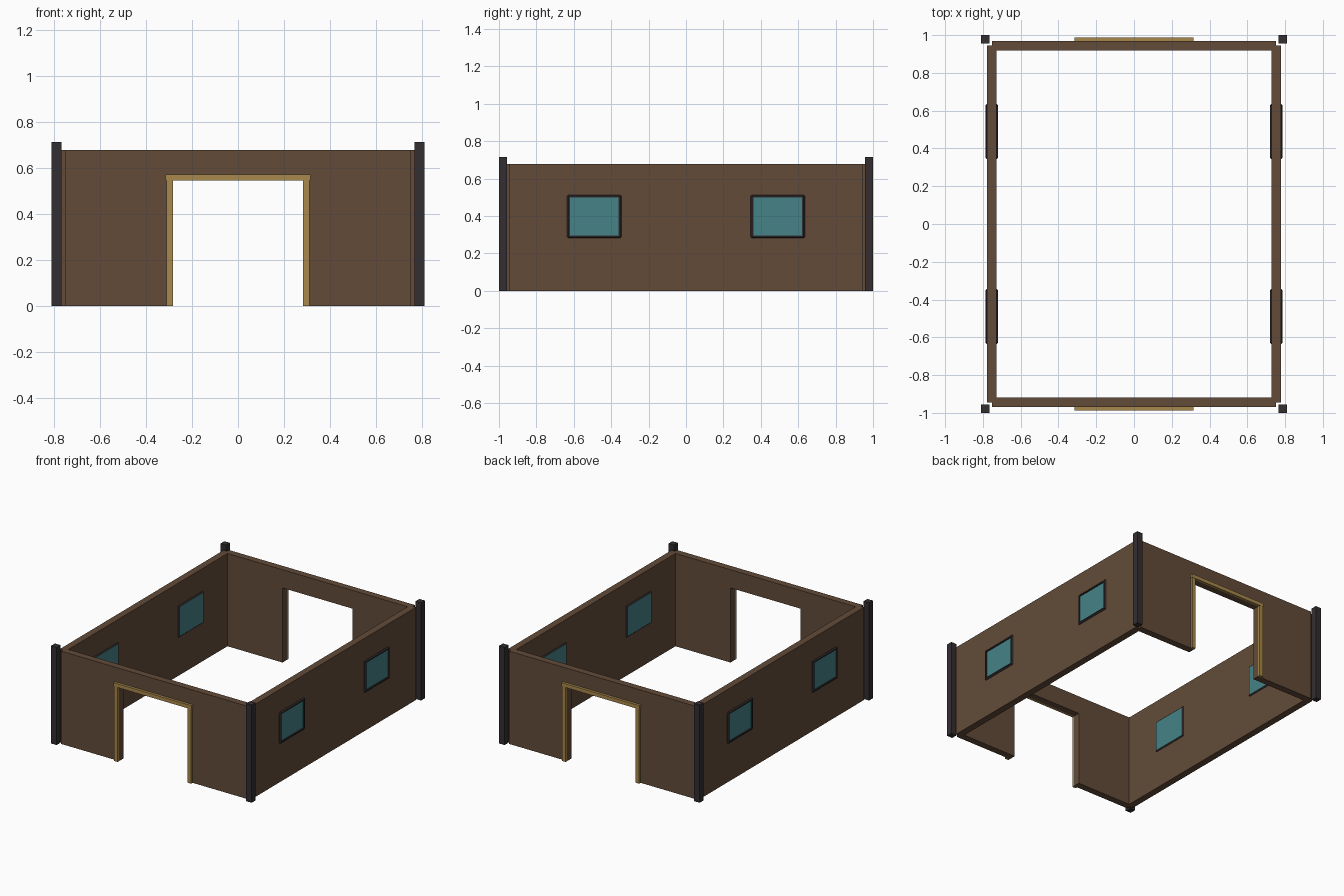
import bpy
import bmesh
from mathutils import Vector

cube = bpy.data.objects.get("Cube")
if cube:
    bpy.data.objects.remove(cube, do_unlink=True)


def material(name, rgb):
    """Flat material from 0-255 display values, stored as linear."""
    linear = [((c / 255 + 0.055) / 1.055) ** 2.4 for c in rgb]
    mat = bpy.data.materials.new(name)
    mat.use_nodes = True
    mat.diffuse_color = (*linear, 1)
    mat.node_tree.nodes["Principled BSDF"].inputs["Base Color"].default_value = (*linear, 1)
    return mat


WALL = material("brown wall", (98, 75, 57))
POST = material("dark post", (52, 46, 49))
TRIM = material("golden trim", (168, 136, 76))
GLASS = material("teal glass", (70, 130, 134))


def finish(name, bm, *mats):
    mesh = bpy.data.meshes.new(name)
    bmesh.ops.recalc_face_normals(bm, faces=bm.faces)
    bm.to_mesh(mesh)
    bm.free()
    for mat in mats:
        mesh.materials.append(mat)
    obj = bpy.data.objects.new(name, mesh)
    bpy.context.collection.objects.link(obj)
    return obj


def box_mesh(lo, hi):
    bm = bmesh.new()
    bmesh.ops.create_cube(bm, size=1)
    lo, hi = Vector(lo), Vector(hi)
    for v in bm.verts:
        v.co = (lo + hi) / 2 + v.co * (hi - lo)
    return bm


def box(name, x, y, z, mat):
    """Box from three ranges, in any order."""
    lo, hi = zip(*(sorted(r) for r in (x, y, z)))
    return finish(name, box_mesh(lo, hi), mat)


def arch(name, outline, y0, y1, mat):
    """Extrude a front outline (x, z) along y."""
    bm = bmesh.new()
    face = bm.faces.new([bm.verts.new((x, y0, z)) for x, z in outline])
    ext = bmesh.ops.extrude_face_region(bm, geom=[face])
    moved = [g for g in ext["geom"] if isinstance(g, bmesh.types.BMVert)]
    bmesh.ops.translate(bm, verts=moved, vec=(0, y1 - y0, 0))
    return finish(name, bm, mat)


def window(name, side, y):
    """Bevelled frame through the wall: recessed pane outside, full pane inside."""
    x0, x1 = sorted((side * 0.72, side * 0.787))
    bm = box_mesh((x0, y - 0.145, 0.281), (x1, y + 0.145, 0.513))
    bmesh.ops.bevel(bm, geom=bm.edges[:], offset=0.007, segments=1, affect="EDGES")
    bm.normal_update()
    outer = max(bm.faces, key=lambda f: side * f.calc_center_median().x)
    inner = min(bm.faces, key=lambda f: side * f.calc_center_median().x)
    inner.material_index = 1
    bmesh.ops.inset_region(bm, faces=[outer], thickness=0.012)
    ext = bmesh.ops.extrude_face_region(bm, geom=[outer])
    bmesh.ops.delete(bm, geom=[outer], context="FACES_ONLY")
    verts = [g for g in ext["geom"] if isinstance(g, bmesh.types.BMVert)]
    bmesh.ops.translate(bm, verts=verts, vec=(-side * 0.008, 0, 0))
    for g in ext["geom"]:
        if isinstance(g, bmesh.types.BMFace):
            g.material_index = 1
    finish(name, bm, POST, GLASS)


HEIGHT, DOOR_X, DOOR_Z, END_X = 0.678, 0.283, 0.545, 0.752

# End walls with doorways and their trim
for label, s in (("front", -1), ("back", 1)):
    arch(label + "_wall",
         [(-END_X, 0), (-DOOR_X, 0), (-DOOR_X, DOOR_Z), (DOOR_X, DOOR_Z),
          (DOOR_X, 0), (END_X, 0), (END_X, HEIGHT), (-END_X, HEIGHT)],
         s * 0.918, s * 0.968, WALL)
    for side, sx in (("left", 1), ("right", -1)):
        box(f"{label}_{side}_door_jamb", (sx * DOOR_X, sx * 0.311),
            (s * 0.968, s * 0.985), (0, DOOR_Z), TRIM)
    box(label + "_door_lintel", (-0.315, 0.315), (s * 0.968, s * 0.987),
        (DOOR_Z, 0.572), TRIM)

# Side walls, windows and corner posts
for side, s in (("left", 1), ("right", -1)):
    box(side + "_wall", (s * 0.728, s * 0.778), (-0.945, 0.945), (0, HEIGHT), WALL)
    for label, sy in (("front", -1), ("back", 1)):
        window(f"{label}_{side}_window", s, sy * 0.49)
        box(f"{label}_{side}_post", (s * 0.766, s * 0.81),
            (sy * 0.956, sy), (0, 0.714), POST)
